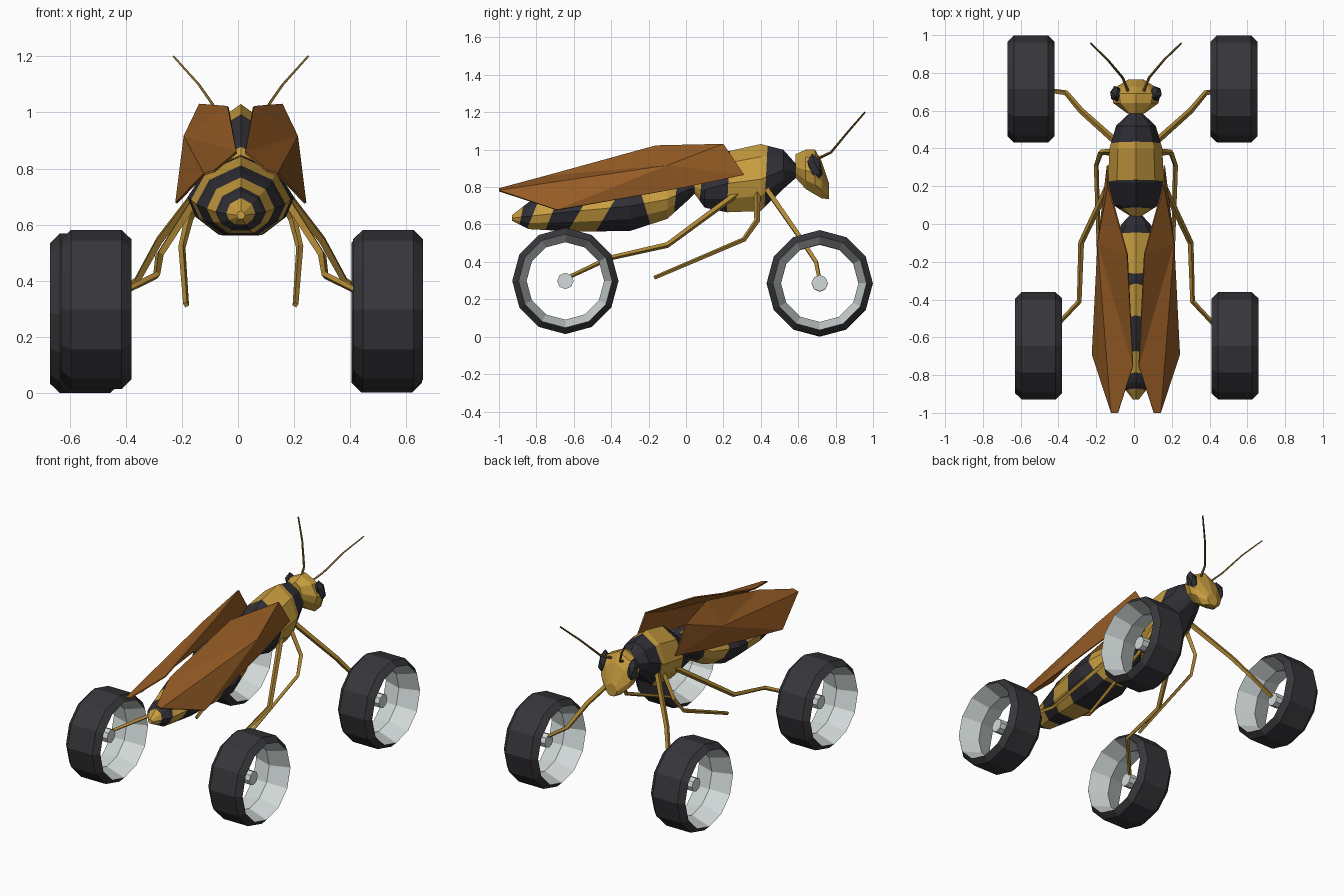
import bpy, bmesh, math
from mathutils import Vector

if "Cube" in bpy.data.objects:
    bpy.data.objects.remove(bpy.data.objects["Cube"])


def material(name, rgb):
    m = bpy.data.materials.new(name)
    m.diffuse_color = (*rgb, 1)
    m.use_nodes = True
    m.node_tree.nodes["Principled BSDF"].inputs["Base Color"].default_value = m.diffuse_color
    return m


GOLD = material("gold", (0.58, 0.34, 0.05))
BLACK = material("body_black", (0.028, 0.028, 0.036))
LEG = material("leg_gold", (0.42, 0.24, 0.035))
FEELER = material("antenna_brown", (0.20, 0.12, 0.025))
WING = material("wing_brown", (0.30, 0.105, 0.018))
TYRE = material("tyre_black", (0.038, 0.038, 0.044))
RIM = material("rim_grey", (0.64, 0.70, 0.69))
X0 = 0.01  # body centre line


def finish(bm, name, mats):
    bmesh.ops.recalc_face_normals(bm, faces=bm.faces)
    me = bpy.data.meshes.new(name)
    bm.to_mesh(me)
    bm.free()
    for m in mats:
        me.materials.append(m)
    ob = bpy.data.objects.new(name, me)
    bpy.context.collection.objects.link(ob)
    return ob


# Ridge-backed cross-section with a flat belly, in half-width and half-height units
SECTION = [(0, 1), (0.68, 0.62), (1, -0.05), (0.85, -0.55), (0.42, -1),
           (-0.42, -1), (-0.85, -0.55), (-1, -0.05), (-0.68, 0.62)]


def body(name, rings, edges=()):
    """Loft rings of (y, bottom, top, half width); edges are (y, slant) stripe borders."""
    bm = bmesh.new()
    loops = []
    for y, z0, z1, w in rings:
        c, h = (z0 + z1) / 2, (z1 - z0) / 2
        loops.append([bm.verts.new((X0 + u * w, y, c + v * h)) for u, v in SECTION])
    n = len(SECTION)
    for a, b in zip(loops, loops[1:]):
        for i in range(n):
            bm.faces.new((a[i], a[(i + 1) % n], b[(i + 1) % n], b[i]))
    bm.faces.new(loops[0])
    bm.faces.new(loops[-1])
    for y, s in edges:
        bmesh.ops.bisect_plane(bm, geom=bm.verts[:] + bm.edges[:] + bm.faces[:],
                               plane_co=(0, y, 0.7), plane_no=(0, 1, -s), dist=1e-5)
    for f in bm.faces:
        c = f.calc_center_median()
        f.material_index = sum(c.y > y + s * (c.z - 0.7) for y, s in edges) % 2
    return finish(bm, name, [GOLD, BLACK])


# Striped abdomen, thorax and plain head
body("abdomen",
     [(-0.93, 0.62, 0.65, 0.015), (-0.84, 0.575, 0.72, 0.085), (-0.6, 0.562, 0.79, 0.155),
      (-0.3, 0.565, 0.845, 0.19), (-0.1, 0.63, 0.85, 0.14), (0.0, 0.72, 0.85, 0.075),
      (0.06, 0.78, 0.82, 0.02)],
     [(-0.87, 0.2), (-0.80, 0.4), (-0.70, 0.4), (-0.55, 0.6), (-0.40, 0.6),
      (-0.22, -0.3), (-0.06, 0.1)])
body("thorax",
     [(0.03, 0.785, 0.82, 0.012), (0.1, 0.69, 0.89, 0.12), (0.22, 0.665, 0.99, 0.148),
      (0.40, 0.672, 1.03, 0.14), (0.52, 0.79, 1.0, 0.105), (0.60, 0.86, 0.91, 0.02)],
     [(0.07, 0.1), (0.22, 0.05), (0.42, 0.05)])
body("head",
     [(0.585, 0.85, 0.975, 0.045), (0.64, 0.79, 1.0, 0.12), (0.69, 0.76, 1.0, 0.13),
      (0.725, 0.74, 0.94, 0.105), (0.765, 0.735, 0.82, 0.04)])

# Eyes
for side, tag in ((1, "right"), (-1, "left")):
    bm = bmesh.new()
    bmesh.ops.create_icosphere(bm, subdivisions=1, radius=1)
    for v in bm.verts:
        v.co = (X0 + side * 0.105 + v.co.x * 0.035, 0.69 + v.co.y * 0.04 - v.co.z * 0.015,
                0.905 + v.co.z * 0.075)
    finish(bm, tag + "_eye", [BLACK])


def tube(name, points, radius, mat, end=1.0):
    cu = bpy.data.curves.new(name, 'CURVE')
    cu.dimensions = '3D'
    cu.bevel_depth = radius
    cu.bevel_resolution = 0
    cu.use_fill_caps = True
    sp = cu.splines.new('POLY')
    sp.use_smooth = False
    sp.points.add(len(points) - 1)
    for i, (p, q) in enumerate(zip(sp.points, points)):
        p.co = (*q, 1)
        p.radius = 1 + (end - 1) * i / (len(points) - 1)
    cu.materials.append(mat)
    ob = bpy.data.objects.new(name, cu)
    bpy.context.collection.objects.link(ob)
    bpy.ops.object.select_all(action='DESELECT')
    ob.select_set(True)
    bpy.context.view_layer.objects.active = ob
    bpy.ops.object.convert(target='MESH')


# Legs and antennae, repeated on both sides
LIMBS = {
    "front_leg": ([(0.10, 0.43, 0.79), (0.29, 0.6, 0.545), (0.37, 0.695, 0.40), (0.52, 0.715, 0.30)], 0.018, LEG, 0.7),
    "middle_leg": ([(0.11, 0.38, 0.77), (0.185, 0.38, 0.62), (0.21, 0.31, 0.52), (0.195, -0.17, 0.315)], 0.018, LEG, 0.6),
    "rear_leg": ([(0.11, 0.28, 0.77), (0.29, -0.1, 0.49), (0.30, -0.41, 0.42), (0.52, -0.645, 0.31)], 0.018, LEG, 0.6),
    "antenna": ([(0.04, 0.70, 0.95), (0.07, 0.775, 0.985), (0.15, 0.87, 1.10), (0.24, 0.957, 1.20)], 0.008, FEELER, 0.6),
}
for name, (pts, r, mat, end) in LIMBS.items():
    for side, tag in ((1, "right_"), (-1, "left_")):
        tube(tag + name, [(X0 + side * x, y, z) for x, y, z in pts], r, mat, end)

# Folded wings: root, shoulder, inner edge, tail tip, outer edge, ridge
WING_PTS = [(0.15, 0.31, 0.865), (0.145, 0.2, 1.03), (0.045, -0.16, 1.02),
            (0.015, -0.75, 0.857), (0.095, -1.0, 0.79), (0.13, -1.0, 0.78),
            (0.23, -0.69, 0.677), (0.18, 0.0, 0.80), (0.20, -0.1, 0.915)]
WING_FACES = [(0, 1, 8), (1, 2, 8), (2, 3, 8), (3, 5, 8), (3, 4, 5), (5, 6, 8), (6, 7, 8), (7, 0, 8)]
for side, tag in ((1, "right"), (-1, "left")):
    bm = bmesh.new()
    vs = [bm.verts.new((X0 + side * x, y, z)) for x, y, z in WING_PTS]
    for f in WING_FACES:
        bm.faces.new([vs[i] for i in f])
    wing = finish(bm, tag + "_wing", [WING])
    mod = wing.modifiers.new("thickness", 'SOLIDIFY')
    mod.thickness = 0.008
    mod.offset = 0

# Wheels: closed ring profile (x offset, radius); the last two spans form the rim
PROFILE = [(-0.125, 0.25), (-0.09, 0.284), (0.09, 0.284), (0.125, 0.25), (0.0, 0.207)]
SIDES = 12


def wheel(name, x, y, z):
    bm = bmesh.new()
    rings = []
    for i in range(SIDES):
        a = 2 * math.pi * i / SIDES
        rings.append([bm.verts.new((x + dx, y + r * math.sin(a), z + r * math.cos(a)))
                      for dx, r in PROFILE])
    k = len(PROFILE)
    for i in range(SIDES):
        a, b = rings[i], rings[(i + 1) % SIDES]
        for j in range(k):
            f = bm.faces.new((a[j], a[(j + 1) % k], b[(j + 1) % k], b[j]))
            f.material_index = int(j >= 3)
    finish(bm, name, [TYRE, RIM])
    # Small hub at the end of the leg
    bm = bmesh.new()
    bmesh.ops.create_cone(bm, cap_ends=True, segments=8, radius1=0.044, radius2=0.044, depth=0.06)
    for v in bm.verts:
        v.co = Vector((x + v.co.z, y + v.co.x, z + v.co.y))
    finish(bm, name + "_hub", [RIM])


wheel("front_right_wheel", 0.53, 0.715, 0.286)
wheel("front_left_wheel", -0.545, 0.715, 0.284)
wheel("rear_right_wheel", 0.535, -0.645, 0.298)
wheel("rear_left_wheel", -0.505, -0.645, 0.298)
